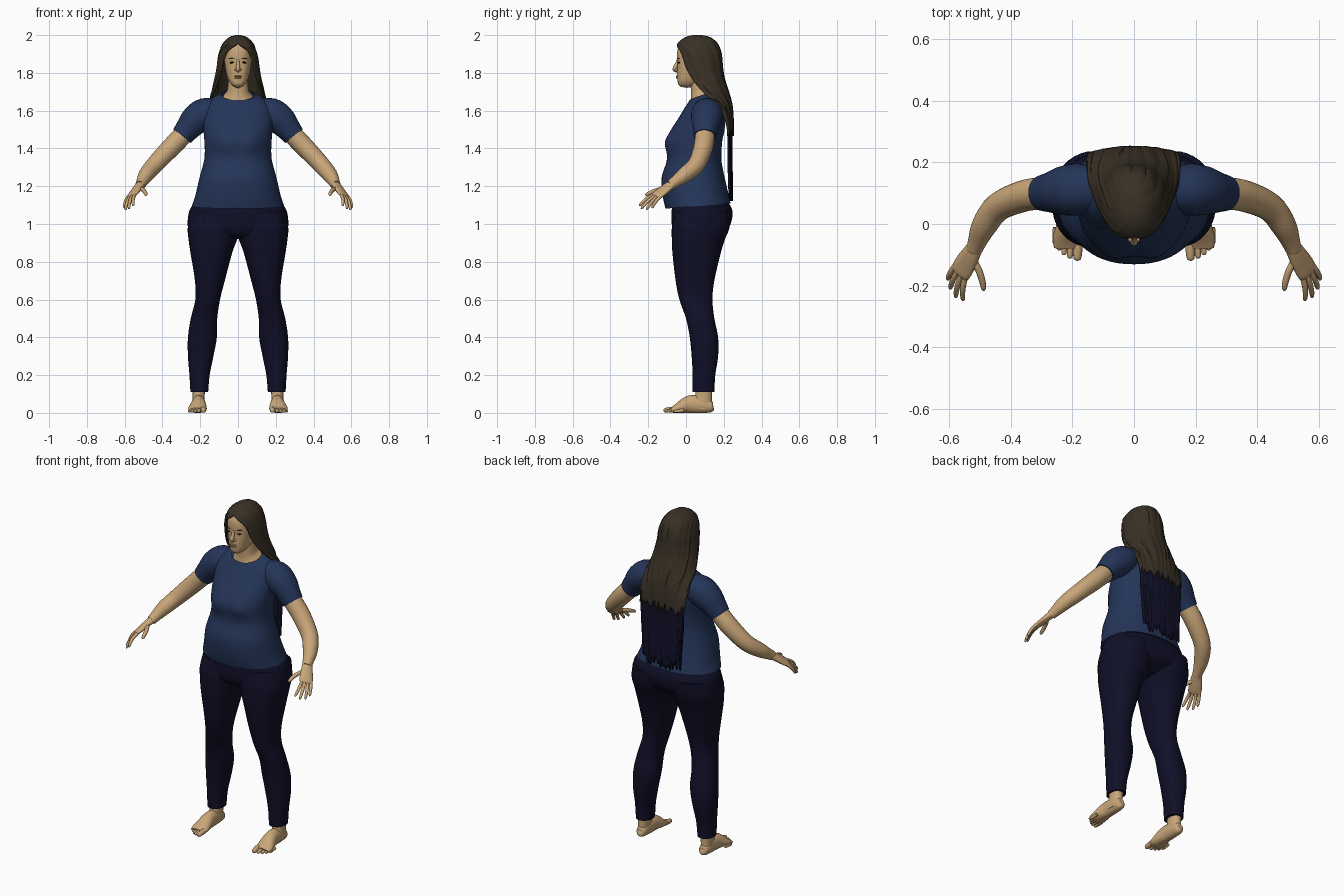
import bpy, bmesh, math, random
from mathutils import Vector

random.seed(4)
cube = bpy.data.objects.get("Cube")
if cube:
    bpy.data.objects.remove(cube)


def material(name, red, green, blue):
    mat = bpy.data.materials.new(name)
    mat.use_nodes = True
    mat.diffuse_color = (red, green, blue, 1)
    shader = mat.node_tree.nodes["Principled BSDF"]
    shader.inputs["Base Color"].default_value = mat.diffuse_color
    shader.inputs["Roughness"].default_value = 0.8
    return mat


SKIN = material("skin", .58, .38, .19)
LIPS = material("lip", .44, .26, .13)
HAIR = material("brown hair", .04, .03, .018)
SHIRT = material("blue shirt", .018, .036, .1)
NAVY = material("dark navy", .005, .005, .021)
EYES = material("dark eye", .015, .011, .008)


def smooth_rows(rows, steps=4):
    """Fill in rows with a Catmull-Rom spline through every column."""
    out = []
    for i in range(len(rows) - 1):
        a, b = rows[max(i - 1, 0)], rows[i]
        c, d = rows[i + 1], rows[min(i + 2, len(rows) - 1)]
        for k in range(steps):
            t = k / steps
            out.append([q + t * ((r - p) + t * (2 * p - 5 * q + 4 * r - s
                        + t * (3 * (q - r) + s - p))) / 2
                        for p, q, r, s in zip(a, b, c, d)])
    return out + [list(rows[-1])]


def surface(name, rings, mat, closed=True, caps=(True, True), mirror=False):
    """Join rings of points into one smooth object."""
    bm = bmesh.new()
    grid = [[bm.verts.new(p) for p in ring] for ring in rings]
    count = len(grid[0])
    for low, high in zip(grid, grid[1:]):
        for j in range(count if closed else count - 1):
            k = (j + 1) % count
            bm.faces.new((low[j], low[k], high[k], high[j]))
    for ring, cap in ((grid[0], caps[0]), (grid[-1], caps[1])):
        if cap:
            bm.faces.new(ring)
    bmesh.ops.remove_doubles(bm, verts=bm.verts, dist=1e-5)
    bmesh.ops.recalc_face_normals(bm, faces=bm.faces)
    mesh = bpy.data.meshes.new(name)
    bm.to_mesh(mesh)
    bm.free()
    mesh.materials.append(mat)
    mesh.shade_smooth()
    mesh.set_sharp_from_angle(angle=math.radians(50))
    obj = bpy.data.objects.new(name, mesh)
    bpy.context.collection.objects.link(obj)
    if mirror:
        obj.modifiers.new("Mirror", 'MIRROR').use_mirror_merge = False
    return obj


def power(value, p):
    return math.copysign(abs(value) ** (2 / p), value)


def loft(name, rows, mat, p=2.2, n=40, **options):
    """Level rings; each row is z, x min, x max, y min, y max, slope."""
    rings = []
    for z, x0, x1, y0, y1, slope in smooth_rows(rows):
        ring = []
        for j in range(n):
            a = math.tau * j / n
            dy = -(y1 - y0) / 2 * power(math.cos(a), p)
            ring.append(((x0 + x1) / 2 + (x1 - x0) / 2 * power(math.sin(a), p),
                         (y0 + y1) / 2 + dy, z + slope * dy))
        rings.append(ring)
    return surface(name, rings, mat, **options)


def even(rows):
    """Rows of z, half width, y min, y max, slope, centred on x."""
    return [(z, -w, w, y0, y1, s) for z, w, y0, y1, s in rows]


def tube(name, rows, mat, side=(0, 1, 0), n=20, **options):
    """Rings across a path; each row is x, y, z, radius along side, other radius."""
    rows = smooth_rows([tuple(r) if len(r) == 5 else (*r, r[3]) for r in rows])
    points = [Vector(r[:3]) for r in rows]
    rings = []
    for i, row in enumerate(rows):
        t = (points[min(i + 1, len(rows) - 1)] - points[max(i - 1, 0)]).normalized()
        b = Vector(side)
        b = (b - t * b.dot(t)).normalized()
        c = t.cross(b)
        ring = [points[i] + b * row[3] * math.cos(math.tau * j / n)
                + c * row[4] * math.sin(math.tau * j / n) for j in range(n)]
        for point in ring:
            point.z = max(point.z, 0)
        rings.append(ring)
    return surface(name, rings, mat, **options)


def digit(name, base, tip, radius, bend=(0, 0, 0)):
    """A finger or toe with a rounded end, on both sides."""
    base, tip = Vector(base), Vector(tip)
    rows = [(*(base.lerp(tip, t) + Vector(bend) * t * (1 - t)), radius * k)
            for t, k in ((0, 1), (.4, 1), (.75, .9), (.93, .7), (1, .2))]
    tube(name, rows, SKIN, side=(1, .3, 0), n=10, mirror=True)


def blob(name, place, size, mat, turn=(0, 0, 0), mirror=True):
    """A small ellipsoid for the features of the face."""
    bm = bmesh.new()
    bmesh.ops.create_uvsphere(bm, u_segments=16, v_segments=10, radius=1)
    mesh = bpy.data.meshes.new(name)
    bm.to_mesh(mesh)
    bm.free()
    mesh.materials.append(mat)
    mesh.shade_smooth()
    for sign in (1, -1) if mirror else (1,):
        obj = bpy.data.objects.new(name, mesh)
        bpy.context.collection.objects.link(obj)
        obj.location = (sign * place[0], *place[1:])
        obj.rotation_euler = (0, sign * turn[1], sign * turn[2])
        obj.scale = size


# Shirt body with soft bust, then sleeves
shirt = loft("shirt", even([
    (1.095, .245, -.108, .236, .08), (1.15, .226, -.122, .225, .05),
    (1.24, .205, -.13, .206, 0), (1.33, .181, -.103, .188, 0),
    (1.38, .176, -.1, .188, 0), (1.44, .178, -.1, .192, 0),
    (1.5, .183, -.078, .204, 0), (1.56, .187, -.04, .206, 0),
    (1.62, .178, -.004, .195, 0), (1.665, .135, .015, .175, .2),
    (1.685, .088, .018, .162, .4)]), SHIRT, n=56, caps=(True, False))
for v in shirt.data.vertices:
    if v.co.y < .02:
        v.co.y -= .018 * math.exp(-((abs(v.co.x) - .07) / .05) ** 2
                                  - ((v.co.z - 1.43) / .055) ** 2)
tube("sleeve", [(.08, .11, 1.6, .06), (.17, .112, 1.585, .083), (.225, .108, 1.55, .08),
                (.265, .103, 1.505, .067), (.297, .1, 1.465, .058)],
     SHIRT, n=28, mirror=True)

# Trousers
loft("trouser_hips", even([
    (1.14, .21, -.06, .205, 0), (1.08, .253, -.075, .243, 0), (1.03, .265, -.077, .244, 0),
    (.98, .264, -.072, .225, 0), (.94, .23, -.05, .17, 0), (.92, .16, 0, .12, 0)]), NAVY)
loft("trouser_leg", [(*row, 0) for row in (
    (1.06, .01, .25, -.06, .236), (.98, -.005, .266, -.075, .23), (.92, .004, .262, -.075, .207),
    (.85, .03, .252, -.072, .185), (.7, .07, .228, -.055, .15), (.6, .095, .226, -.035, .14),
    (.5, .11, .25, 0, .15), (.4, .112, .265, .02, .17), (.3, .13, .265, .03, .17),
    (.2, .15, .257, .035, .155), (.11, .158, .252, .035, .15))], NAVY, mirror=True)

# Feet and toes
loft("ankle", [(.17, .175, .242, .05, .14, 0), (.1, .176, .24, .05, .137, 0),
               (.06, .178, .24, .04, .138, 0), (.02, .18, .238, .03, .138, 0)],
     SKIN, n=24, mirror=True)
tube("foot", [(.208, .146, .03, .008, .008), (.208, .136, .03, .026, .028),
              (.208, .09, .042, .033, .044), (.208, .03, .046, .036, .048),
              (.21, -.01, .037, .043, .039), (.214, -.05, .022, .049, .024),
              (.215, -.078, .014, .044, .013)], SKIN, side=(1, 0, 0), n=24, mirror=True)
for name, x, y, r in (("big_toe", .184, -.119, .015), ("second_toe", .208, -.112, .011),
                      ("third_toe", .227, -.101, .01), ("fourth_toe", .243, -.086, .01),
                      ("little_toe", .257, -.066, .009)):
    digit(name, (x - .003, y + .055, r + .004), (x, y, r * .8), r)

# Arms, palms and fingers
tube("arm", [(.23, .108, 1.53, .05), (.297, .1, 1.465, .052), (.36, .09, 1.4, .051),
             (.44, .055, 1.315, .046), (.485, -.005, 1.262, .041), (.507, -.055, 1.225, .031),
             (.518, -.085, 1.205, .026)], SKIN, n=24, mirror=True)
ACROSS = Vector((.55, .8, -.1)).normalized()
KNUCKLES = Vector((.563, -.155, 1.15))
tube("palm", [(.512, -.07, 1.214, .026, .022), (.528, -.098, 1.195, .032, .019),
              (.547, -.13, 1.17, .037, .016), (.563, -.157, 1.15, .036, .012),
              (.567, -.164, 1.145, .026, .007)], SKIN, side=ACROSS, mirror=True)
for name, offset, tip in (("index_finger", -.027, (.553, -.248, 1.095)),
                          ("middle_finger", -.009, (.577, -.238, 1.079)),
                          ("ring_finger", .009, (.595, -.21, 1.074)),
                          ("little_finger", .027, (.603, -.18, 1.084))):
    digit(name, KNUCKLES + ACROSS * offset, tip, .0092, bend=(.02, -.01, .02))
digit("thumb", (.523, -.112, 1.19), (.487, -.216, 1.152), .0115, bend=(-.03, 0, .02))

# Neck and head
loft("neck", even([(1.63, .09, .02, .16, .4), (1.672, .08, .024, .155, .4),
                   (1.7, .06, .027, .14, .3), (1.74, .053, .025, .13, .1),
                   (1.8, .05, .03, .13, 0)]), SKIN)
loft("head", even([
    (1.724, .014, -.03, .005, -.2), (1.735, .032, -.041, .04, -.1), (1.76, .05, -.045, .09, 0),
    (1.8, .063, -.047, .14, 0), (1.85, .071, -.046, .155, 0), (1.9, .071, -.048, .16, 0),
    (1.94, .063, -.038, .15, 0), (1.97, .042, -.005, .12, 0)]), SKIN, p=2.5)

# Face
tube("nose", [(0, -.043, 1.868, .007), (0, -.05, 1.845, .009), (0, -.059, 1.823, .012),
              (0, -.055, 1.812, .009), (0, -.045, 1.807, .004)], SKIN, side=(1, 0, 0))
blob("nostril_wing", (.011, -.05, 1.816), (.008, .01, .007), SKIN)
blob("upper_lip", (0, -.046, 1.783), (.021, .008, .0045), LIPS, mirror=False)
blob("lower_lip", (0, -.046, 1.774), (.018, .008, .005), LIPS, mirror=False)
blob("eye", (.034, -.0385, 1.855), (.014, .004, .0045), EYES, turn=(0, .05, .48))
blob("eyebrow", (.035, -.0395, 1.876), (.018, .004, .003), HAIR, turn=(0, -.1, .48))


# Hair: sheets wrapped round the back, open at the front by an angle
def hair_sheet(name, rows, mat, ragged, ridge=.003, n=60, top=False):
    noise = [random.uniform(-1, 1) for _ in range(n + 1)]
    rows = smooth_rows(rows)
    rings = []
    for i, (z, w, y0, y1, opening) in enumerate(rows):
        start = math.radians(max(opening, 0))
        fade = min(1, i / 8)
        drop = ragged * max(0, i / (len(rows) - 1) - .6) / .4
        ring = []
        for j in range(n + 1):
            a = start + (math.tau - 2 * start) * j / n
            bump = 1 + noise[j % n] * ridge * fade / w
            ring.append((w * bump * math.sin(a),
                         (y0 + y1) / 2 - (y1 - y0) / 2 * bump * math.cos(a),
                         z + drop * noise[(j // 2 * 7) % n]))
        rings.append(ring)
    obj = surface(name, rings, mat, closed=False, caps=(top, False))
    thick = obj.modifiers.new("Thickness", 'SOLIDIFY')
    thick.thickness = .01
    thick.offset = 0


hair_sheet("hair", [
    (1.995, .012, .035, .085, 0), (1.985, .043, -.002, .125, 0), (1.957, .073, -.04, .16, 0),
    (1.92, .091, -.055, .178, 34), (1.88, .102, -.052, .186, 46), (1.83, .108, -.045, .19, 52),
    (1.77, .118, -.025, .2, 60), (1.7, .134, .01, .222, 76), (1.63, .155, .05, .24, 105),
    (1.56, .18, .09, .247, 123), (1.49, .195, .12, .248, 131)], HAIR, .03, top=True)
hair_sheet("hair_lower_strands", [
    (1.59, .17, .07, .236, 122), (1.5, .19, .12, .241, 132), (1.4, .19, .13, .241, 133),
    (1.28, .185, .135, .241, 135), (1.15, .18, .14, .244, 137)], NAVY, .03, ridge=.005)
